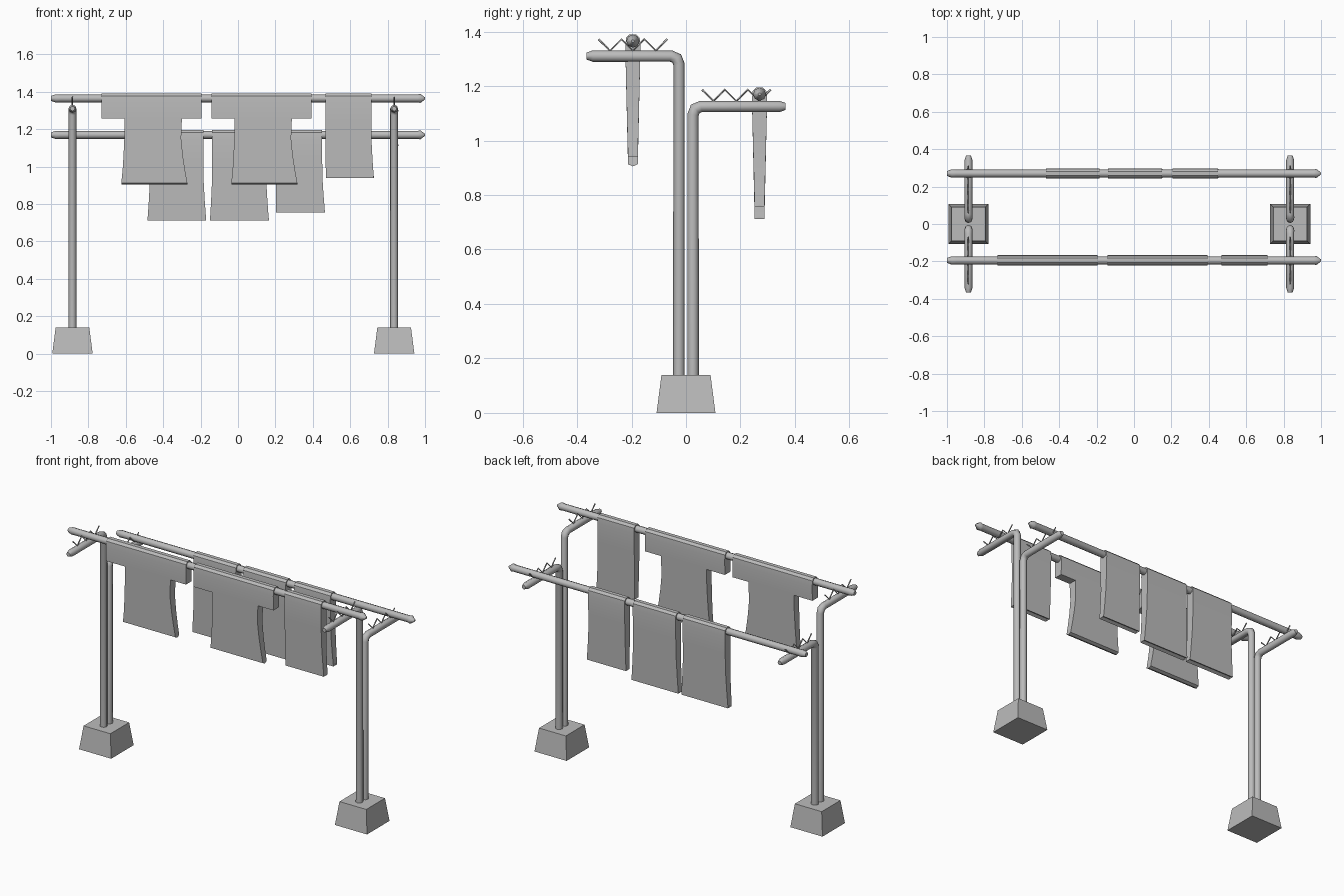
import bpy
import bmesh
import math

cube = bpy.data.objects.get("Cube")
if cube:
    bpy.data.objects.remove(cube, do_unlink=True)

# One plain grey for everything
grey = bpy.data.materials.new("plain_grey")
grey.use_nodes = True
grey.diffuse_color = (0.5, 0.5, 0.5, 1)
grey.node_tree.nodes["Principled BSDF"].inputs["Base Color"].default_value = (0.5, 0.5, 0.5, 1)


def finish(obj, smooth_angle=None):
    obj.data.materials.clear()
    obj.data.materials.append(grey)
    bpy.ops.object.select_all(action='DESELECT')
    obj.select_set(True)
    bpy.context.view_layer.objects.active = obj
    if obj.type == 'CURVE':
        bpy.ops.object.convert(target='MESH')
        obj = bpy.context.view_layer.objects.active
    if smooth_angle:
        bpy.ops.object.shade_smooth_by_angle(angle=math.radians(smooth_angle))
    return obj


def tube(name, points, radius, sides=8, scales=None, smooth=50):
    """Round bar along a path, with an optional width factor per point."""
    curve = bpy.data.curves.new(name, 'CURVE')
    curve.dimensions = '3D'
    curve.bevel_depth = radius
    curve.bevel_resolution = sides // 2 - 2
    curve.use_fill_caps = True
    spline = curve.splines.new('POLY')
    spline.points.add(len(points) - 1)
    for i, p in enumerate(points):
        spline.points[i].co = (*p, 1)
        spline.points[i].radius = scales[i] if scales else 1
    obj = bpy.data.objects.new(name, curve)
    bpy.context.collection.objects.link(obj)
    return finish(obj, smooth)


def mesh_object(name, bm, smooth=None):
    bmesh.ops.recalc_face_normals(bm, faces=bm.faces)
    mesh = bpy.data.meshes.new(name)
    bm.to_mesh(mesh)
    bm.free()
    obj = bpy.data.objects.new(name, mesh)
    bpy.context.collection.objects.link(obj)
    return finish(obj, smooth)


def base(name, x):
    """Tapered block foot."""
    bm = bmesh.new()
    bmesh.ops.create_cube(bm, size=1)
    for v in bm.verts:
        half = 0.09 if v.co.z > 0 else 0.108
        v.co.x = x + math.copysign(half, v.co.x)
        v.co.y = math.copysign(half, v.co.y)
        v.co.z = 0.14 if v.co.z > 0 else 0
    mesh_object(name, bm)


def cloth(name, y, rod_z, rows, tip):
    """Folded cloth hung over a rod; rows are (z, left edge, right edge)."""
    _, a, b = rows[0]
    end_z = rows[-1][0]
    fold_z = rod_z - 0.02
    rings = [(rod_z + 0.025, a, b, 0.012), (rod_z + 0.012, a, b, 0.025),
             (fold_z, a, b, 0.028)]
    for z, x0, x1 in rows[1:]:
        t = (fold_z - z) / (fold_z - end_z)
        rings.append((z, x0, x1, 0.028 - 0.01 * t))
    bm = bmesh.new()
    loops = []
    for z, x0, x1, t in rings:
        loops.append([bm.verts.new((x, y + s * t, z))
                      for x, s in ((x0, -1), (x1, -1), (x1, 1), (x0, 1))])
    for upper, lower in zip(loops, loops[1:]):
        level = abs(upper[0].co.z - lower[0].co.z) < 0.001
        for i in range(4):
            if level and i % 2 == 0:
                continue
            j = (i + 1) % 4
            bm.faces.new((upper[i], upper[j], lower[j], lower[i]))
    bm.faces.new(loops[0])
    # Hem with a centre ridge
    l0, r0, r1, l1 = loops[-1]
    ml = bm.verts.new((l0.co.x, y, end_z + tip))
    mr = bm.verts.new((r0.co.x, y, end_z + tip))
    bm.faces.new((l0, r0, mr, ml))
    bm.faces.new((ml, mr, r1, l1))
    bm.faces.new((l0, ml, l1))
    bm.faces.new((r0, r1, mr))
    mesh_object(name, bm, 35)


def shirt(name, x):
    rows = [(1.385, -0.268, 0.268), (1.257, -0.268, 0.268),
            (1.257, -0.143, 0.163), (1.15, -0.145, 0.159),
            (1.06, -0.149, 0.168), (0.98, -0.154, 0.18), (0.913, -0.161, 0.192)]
    cloth(name, -0.195, 1.365, [(z, x + a, x + b) for z, a, b in rows], -0.008)


def towel(name, y, rod_z, left, right, bottom, flare_left, flare_right):
    drop = rod_z - bottom
    rows = [(rod_z, left, right)]
    for t, f in ((0.3, 0), (0.55, 0.1), (0.78, 0.5), (1, 1)):
        rows.append((rod_z - drop * t, left - flare_left * f, right + flare_right * f))
    cloth(name, y, rod_z, rows, 0.01)


# Feet, bent posts with arms, and zigzag rod holders
for side, x in (("right", -0.885), ("left", 0.835)):
    base(side + "_base", x)
    for place, s, z, hook_y in (("front", -1, 1.31, -0.195), ("back", 1, 1.125, 0.185)):
        path = [(0.026, 0.1), (0.026, z - 0.03), (0.034, z - 0.009),
                (0.055, z), (0.342, z), (0.366, z)]
        tube(f"{side}_{place}_post", [(x, s * py, pz) for py, pz in path],
             0.021, scales=[1, 1, 1.05, 1, 1, 0.6])
        zigzag = [(x, hook_y + (i - 3) * 0.042, z + (0.02 if i % 2 else 0.062))
                  for i in range(7)]
        tube(f"{side}_{place}_rod_holder", zigzag, 0.004, sides=4, smooth=None)

# Long rods with tapered ends
for place, y, z in (("front", -0.195, 1.365), ("back", 0.27, 1.17)):
    xs = (-1, -0.975, -0.95, 0.96, 0.975, 1)
    tube(place + "_rod", [(x, y, z) for x in xs], 0.022,
         scales=[0.6, 1, 0.95, 0.95, 1.1, 0.25])

# Laundry on the front rod
shirt("right_shirt", -0.463)
shirt("middle_shirt", 0.125)
towel("front_towel", -0.195, 1.365, 0.467, 0.713, 0.94, -0.003, 0.013)

# Laundry on the back rod
towel("back_towel_right", 0.27, 1.17, -0.47, -0.185, 0.712, 0.014, 0.015)
towel("back_towel_middle", 0.27, 1.17, -0.138, 0.15, 0.712, 0.012, 0.015)
towel("back_towel_left", 0.27, 1.17, 0.205, 0.45, 0.755, 0.003, 0.015)
